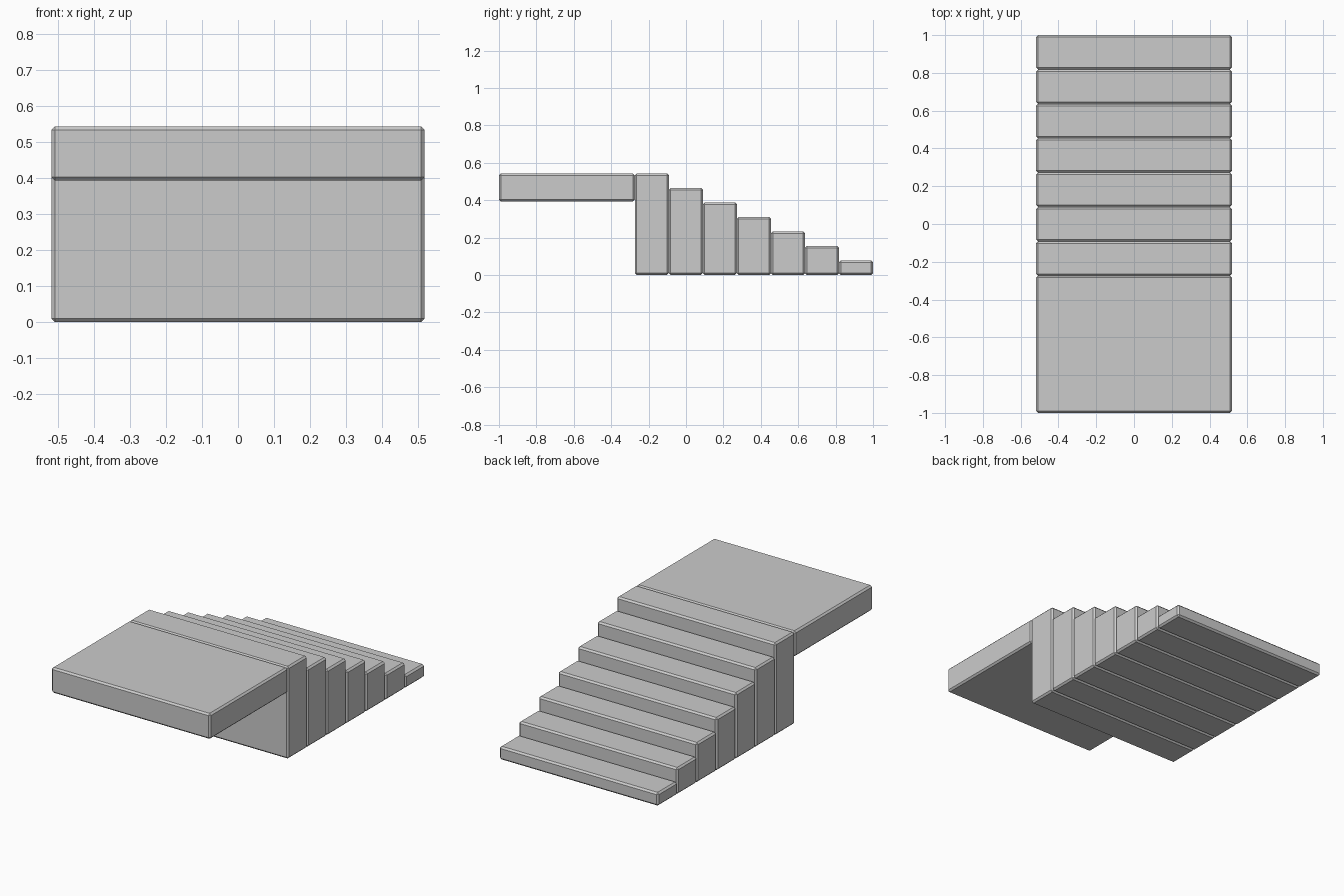
import bpy, bmesh
from mathutils import Vector

if "Cube" in bpy.data.objects:
    bpy.data.objects.remove(bpy.data.objects["Cube"])

HALF_W = 0.518      # half width of the stair
TOP = 0.543         # height of the landing
START = -0.274      # y where landing meets the steps
STEPS = 7
BEVEL = 0.01


def block(name, y0, y1, z0, z1):
    """Box across the full width with chamfered edges."""
    bm = bmesh.new()
    bmesh.ops.create_cube(bm, size=1)
    bmesh.ops.scale(bm, vec=Vector((2 * HALF_W, y1 - y0, z1 - z0)), verts=bm.verts)
    bmesh.ops.translate(bm, vec=Vector((0, (y0 + y1) / 2, (z0 + z1) / 2)), verts=bm.verts)
    bmesh.ops.bevel(bm, geom=bm.edges[:], offset=BEVEL, offset_type='OFFSET',
                    segments=1, profile=0.5, affect='EDGES')
    mesh = bpy.data.meshes.new(name)
    bm.to_mesh(mesh)
    bm.free()
    obj = bpy.data.objects.new(name, mesh)
    bpy.context.collection.objects.link(obj)
    return obj


# Overhanging landing slab
block("landing", -1.0, START, 0.393, TOP)

# Solid steps descending towards the back
depth = (1.0 - START) / STEPS
rise = TOP / STEPS
for i in range(STEPS):
    y = START + i * depth
    block(f"step_{i + 1}", y, y + depth, 0, TOP - i * rise)
